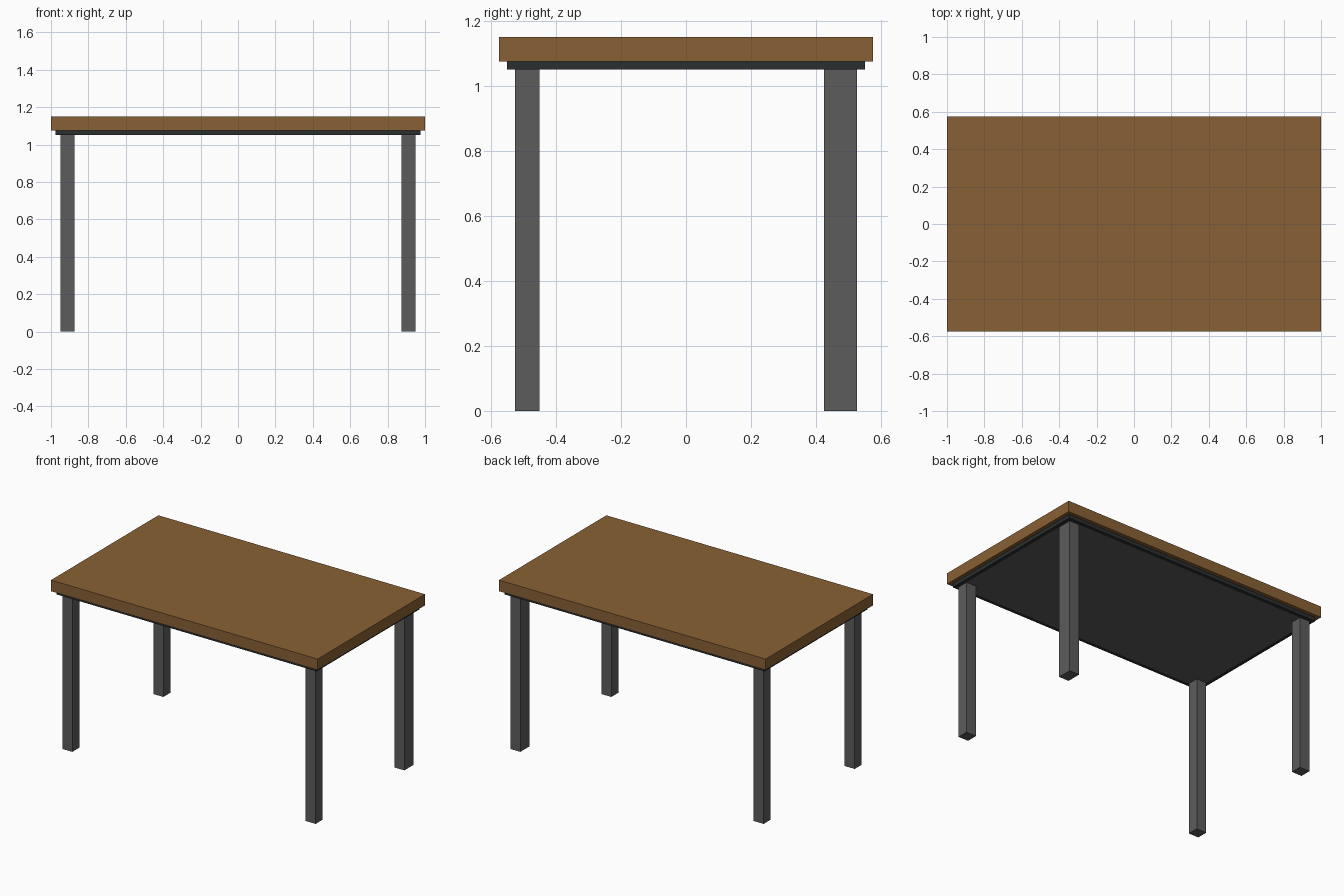
import bpy

if "Cube" in bpy.data.objects:
    bpy.data.objects.remove(bpy.data.objects["Cube"])


def material(name, rgb):
    m = bpy.data.materials.new(name)
    m.diffuse_color = (*rgb, 1)
    m.use_nodes = True
    m.node_tree.nodes["Principled BSDF"].inputs["Base Color"].default_value = m.diffuse_color
    return m


wood = material("brown wood", (0.25, 0.12, 0.035))
grey = material("grey metal", (0.107, 0.107, 0.107))
dark = material("dark trim", (0.024, 0.028, 0.029))


def box(name, x, y, z, mat):
    """Box from (min, max) ranges on each axis."""
    bpy.ops.mesh.primitive_cube_add(
        size=1, location=[(a + b) / 2 for a, b in (x, y, z)])
    ob = bpy.context.object
    ob.name = name
    ob.scale = [b - a for a, b in (x, y, z)]
    bpy.ops.object.transform_apply(location=False, rotation=False, scale=True)
    ob.data.materials.append(mat)
    return ob


# Table top
box("table_top", (-1, 1), (-0.575, 0.575), (1.075, 1.15), wood)

# Dark trim frame under the top, with a grey panel inside it
for s, side in ((-1, "left"), (1, "right")):
    box(side + "_trim", sorted((s * 0.95, s * 0.975)), (-0.55, 0.55), (1.05, 1.075), dark)
for s, side in ((-1, "front"), (1, "back")):
    box(side + "_trim", (-0.95, 0.95), sorted((s * 0.525, s * 0.55)), (1.05, 1.075), dark)
box("under_panel", (-0.95, 0.95), (-0.525, 0.525), (1.05, 1.075), grey)

# Legs; the back right one is deeper
for sx, side in ((-1, "left"), (1, "right")):
    for sy, end in ((-1, "front"), (1, "back")):
        inner = 0.425 if (sx, sy) == (1, 1) else 0.45
        box(f"{end}_{side}_leg", sorted((sx * 0.875, sx * 0.95)),
            sorted((sy * inner, sy * 0.525)), (0, 1.05), grey)
